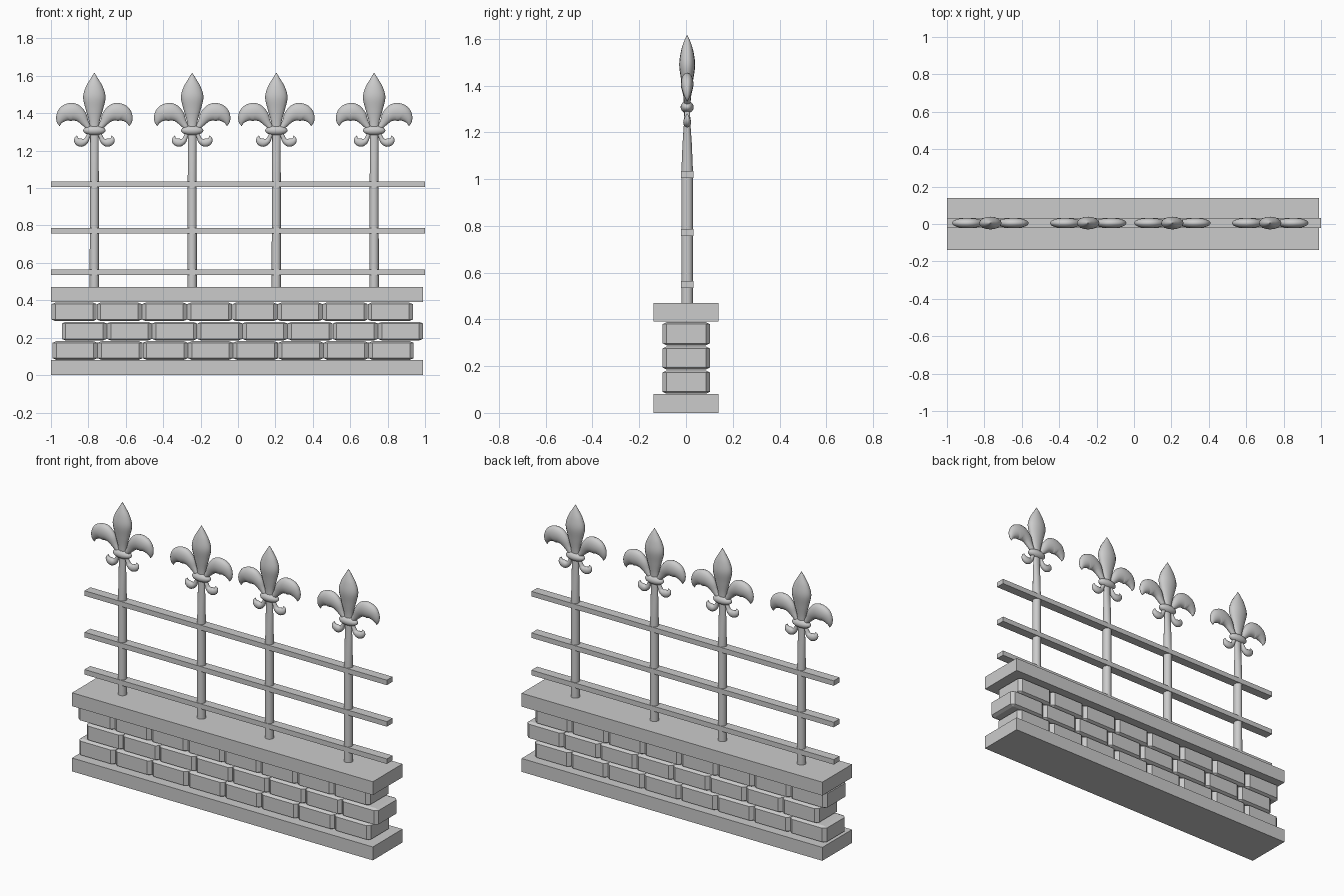
import bpy, bmesh, math
from mathutils import Vector, Matrix

if "Cube" in bpy.data.objects:
    bpy.data.objects.remove(bpy.data.objects["Cube"])

YC = 0.005  # fence line depth


def link(name, mesh, loc=(0, 0, 0)):
    ob = bpy.data.objects.new(name, mesh)
    ob.location = loc
    bpy.context.collection.objects.link(ob)
    return ob


def box(name, lo, hi, bevel=0.0):
    # bevel is a fraction of the unit cube, stretched with the box
    bm = bmesh.new()
    bmesh.ops.create_cube(bm, size=1)
    if bevel:
        bmesh.ops.bevel(bm, geom=bm.edges[:], offset=bevel, segments=1,
                        affect='EDGES', profile=0.5)
    lo, hi = Vector(lo), Vector(hi)
    size = hi - lo
    bmesh.ops.scale(bm, vec=size, verts=bm.verts)
    me = bpy.data.meshes.new(name)
    bm.to_mesh(me)
    bm.free()
    return link(name, me, (lo + hi) / 2)


def spline(pts, steps):
    # Catmull-Rom through tuples
    vs = [Vector(p) for p in pts]
    vs = [2 * vs[0] - vs[1]] + vs + [2 * vs[-1] - vs[-2]]
    out = []
    for a, b, c, d in zip(vs, vs[1:], vs[2:], vs[3:]):
        for k in range(steps):
            t = k / steps
            out.append(0.5 * (2 * b + (c - a) * t + (2 * a - 5 * b + 4 * c - d) * t * t
                              + (3 * b - a - 3 * c + d) * t ** 3))
    return out + [vs[-2]]


def loft(bm, pts, sides=16, steps=5, side=1):
    # elliptical rings (x, z, in-plane radius, depth radius) along a path
    path = spline(pts, steps) if steps > 1 else [Vector(p) for p in pts]
    rings = []
    for i, p in enumerate(path):
        a, b = path[max(i - 1, 0)], path[min(i + 1, len(path) - 1)]
        t = Vector((b[0] - a[0], b[1] - a[1])).normalized()
        rw, rd = max(p[2], 0.001), max(p[3], 0.001)
        ring = []
        for k in range(sides):
            an = math.tau * k / sides
            u = rw * math.cos(an)
            ring.append(bm.verts.new((side * (p[0] - t.y * u), rd * math.sin(an), p[1] + t.x * u)))
        rings.append(ring)
    for r, q in zip(rings, rings[1:]):
        for k in range(sides):
            j = (k + 1) % sides
            bm.faces.new((r[k], r[j], q[j], q[k]))
    bm.faces.new(rings[0])
    bm.faces.new(rings[-1])


def finish(bm, name):
    bmesh.ops.recalc_face_normals(bm, faces=bm.faces)
    for f in bm.faces:
        f.smooth = True
    for e in bm.edges:
        if len(e.link_faces) == 2 and e.calc_face_angle(0) > math.radians(50):
            e.smooth = False
    me = bpy.data.meshes.new(name)
    bm.to_mesh(me)
    bm.free()
    return me


# Stone base and coping
box("base_slab", (-1, -0.14, 0), (0.99, 0.14, 0.08))
box("coping_slab", (-1, -0.14, 0.39), (0.99, 0.14, 0.47))

# Three staggered brick courses
pitch, height = 0.2415, 0.31 / 3
for row, x0 in enumerate((-0.992, -0.942, -0.996)):
    z = 0.08 + row * height
    for i in range(8):
        x = x0 + i * pitch
        box(f"brick_{row}_{i}", (x, -0.1, z + 0.002), (x + pitch - 0.001, 0.102, z + height - 0.002), 0.085)

# Horizontal rails
for z in (0.549, 0.772, 1.02):
    box("rail", (-1, YC - 0.027, z - 0.015), (1, YC + 0.027, z + 0.015))

# Post, flattening towards the finial
bm = bmesh.new()
loft(bm, [(0, 0.46, 0.025, 0.025), (0, 1.03, 0.024, 0.025), (0, 1.15, 0.023, 0.02),
          (0, 1.25, 0.022, 0.013), (0, 1.32, 0.022, 0.012)], steps=1)
post = finish(bm, "post")

# Central petal
bm = bmesh.new()
loft(bm, [(0, 1.31, 0.022, 0.014), (0, 1.36, 0.029, 0.017), (0, 1.42, 0.046, 0.025),
          (0, 1.485, 0.06, 0.034), (0, 1.54, 0.046, 0.028), (0, 1.585, 0.02, 0.015),
          (0, 1.616, 0.001, 0.001)])
petal = finish(bm, "centre_petal")

# Drooping side petals and small lower curls, mirrored
bm = bmesh.new()
for s in (1, -1):
    loft(bm, [(0.025, 1.315, 0.012, 0.012), (0.05, 1.35, 0.021, 0.016), (0.076, 1.386, 0.036, 0.023),
              (0.112, 1.406, 0.048, 0.027), (0.15, 1.401, 0.045, 0.026), (0.174, 1.38, 0.033, 0.02),
              (0.186, 1.355, 0.017, 0.012), (0.186, 1.332, 0.001, 0.001)], side=s)
side_petals = finish(bm, "side_petals")
bm = bmesh.new()
for s in (1, -1):
    loft(bm, [(0.022, 1.305, 0.01, 0.01), (0.034, 1.275, 0.011, 0.012), (0.046, 1.252, 0.015, 0.015),
              (0.068, 1.243, 0.022, 0.017), (0.088, 1.25, 0.02, 0.015), (0.096, 1.264, 0.012, 0.01),
              (0.093, 1.28, 0.001, 0.001)], steps=4, side=s)
curls = finish(bm, "lower_curls")

# Rounded binding band
bm = bmesh.new()
bmesh.ops.create_uvsphere(bm, u_segments=24, v_segments=14, radius=1,
                          matrix=Matrix.Diagonal((0.06, 0.028, 0.026, 1)))
band = finish(bm, "binding_band")

for x in (-0.768, -0.245, 0.205, 0.728):
    for me in (post, petal, side_petals, curls):
        link(me.name, me, (x, YC, 0))
    link("binding_band", band, (x, YC, 1.308))
